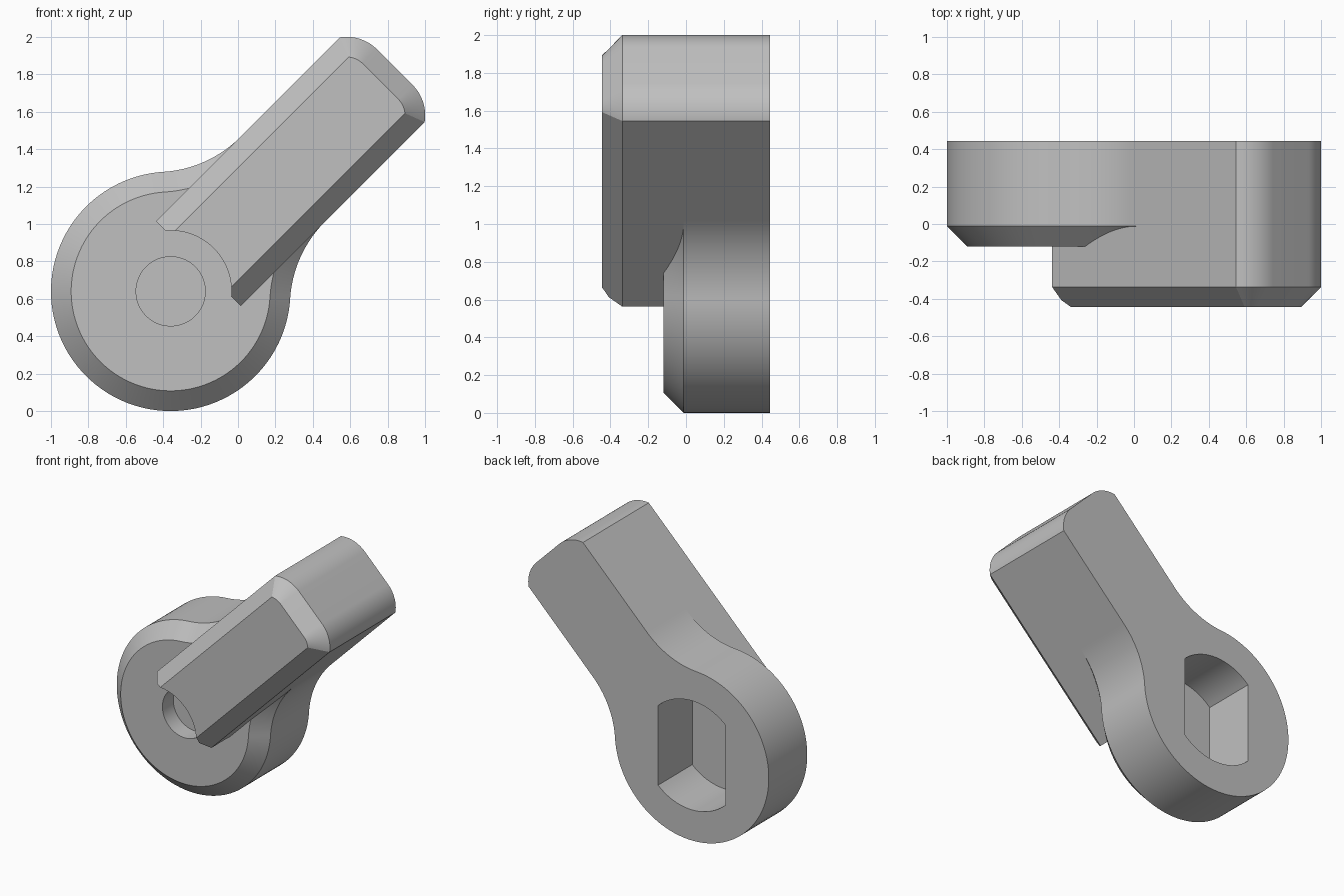
import bpy, bmesh
from math import sin, cos, asin, atan2, pi, sqrt, radians

cube = bpy.data.objects.get("Cube")
if cube:
    bpy.data.objects.remove(cube)

# Hub centre and main sizes
CX, CZ = -0.36, 0.64
HUB_R, HALF_W, CHAMFER = 0.64, 0.32, 0.108
BACK, HUB_FRONT, ARM_FRONT = 0.445, -0.12, -0.445

grey = bpy.data.materials.new("light grey")
grey.use_nodes = True
COLOUR = (0.53, 0.53, 0.53, 1)
grey.diffuse_color = COLOUR
grey.node_tree.nodes["Principled BSDF"].inputs["Base Color"].default_value = COLOUR


def arc(cu, cv, r, a0, a1, n):
    return [(cu + r * cos(a0 + (a1 - a0) * i / n), cv + r * sin(a0 + (a1 - a0) * i / n))
            for i in range(n + 1)]


def loft(name, sections, tilt=pi / 4):
    """Skin matching outlines placed at successive depths, turned about the hub axis."""
    bm = bmesh.new()
    rings = []
    for pts, y in sections:
        rings.append([bm.verts.new((CX + u * cos(tilt) - v * sin(tilt), y,
                                    CZ + u * sin(tilt) + v * cos(tilt))) for u, v in pts])
    for a, b in zip(rings, rings[1:]):
        for i in range(len(a)):
            j = (i + 1) % len(a)
            bm.faces.new((a[i], a[j], b[j], b[i]))
    bm.faces.new(rings[0])
    bm.faces.new(rings[-1])
    bmesh.ops.recalc_face_normals(bm, faces=bm.faces)
    mesh = bpy.data.meshes.new(name)
    bm.to_mesh(mesh)
    bm.free()
    mesh.materials.append(grey)
    ob = bpy.data.objects.new(name, mesh)
    bpy.context.collection.objects.link(ob)
    return ob


def combine(target, tool, operation):
    mod = target.modifiers.new(operation.lower(), "BOOLEAN")
    mod.operation, mod.solver, mod.object = operation, "EXACT", tool
    bpy.ops.object.select_all(action="DESELECT")
    bpy.context.view_layer.objects.active = target
    target.select_set(True)
    bpy.ops.object.modifier_apply(modifier=mod.name)
    bpy.data.objects.remove(tool)


def mirrored(half):
    return half + [(u, -v) for u, v in reversed(half)]


# Round hub that sweeps into the arm through tangent fillets
FILLET = 0.64
fu = sqrt((HUB_R + FILLET) ** 2 - (HALF_W + FILLET) ** 2)
fv = HALF_W + FILLET
join = atan2(fv, fu)


def hub_outline(inset):
    fillet = arc(fu, fv, FILLET + inset, -pi / 2, join - pi, 24)
    rim = arc(0, 0, HUB_R - inset, join, pi, 48)
    return mirrored(fillet + rim[1:-1])


hub = loft("lever_knob", [(hub_outline(0), BACK),
                          (hub_outline(0), HUB_FRONT + CHAMFER),
                          (hub_outline(CHAMFER), HUB_FRONT)])

# Raised arm with rounded far corners and a chamfered front
END_R, END_U, END_V, START_U = 0.23, 1.465, 0.134, 0.21


def arm_outline(inset):
    w, r = HALF_W - inset, END_R - inset
    corner = arc(END_U, END_V, r, asin((w - END_V) / r), 0, 16)
    return mirrored([(START_U, w)] + corner)


arm = loft("arm", [(arm_outline(0), BACK),
                   (arm_outline(0), ARM_FRONT + CHAMFER),
                   (arm_outline(CHAMFER), ARM_FRONT)])


def disc(radius):
    return arc(0, 0, radius, 0, 2 * pi, 96)[:-1]


# Round clearance scooped from the arm's near end
combine(arm, loft("clearance", [(disc(0.325), -0.6), (disc(0.325), 0.1)]), "DIFFERENCE")
combine(hub, arm, "UNION")

# Shallow screw recess in the front
combine(hub, loft("screw_recess", [(disc(0.185), -0.3), (disc(0.185), 0.01)]), "DIFFERENCE")

# Flat-sided socket in the back
SOCKET_R, SOCKET_W = 0.41, 0.28
a = asin(SOCKET_W / SOCKET_R)
socket = (arc(0, 0, SOCKET_R, pi / 2 - a, pi / 2 + a, 24)
          + arc(0, 0, SOCKET_R, -pi / 2 - a, -pi / 2 + a, 24))
combine(hub, loft("socket", [(socket, 0.6), (socket, 0.04)], tilt=0), "DIFFERENCE")

bpy.ops.object.shade_smooth_by_angle(angle=radians(25))
